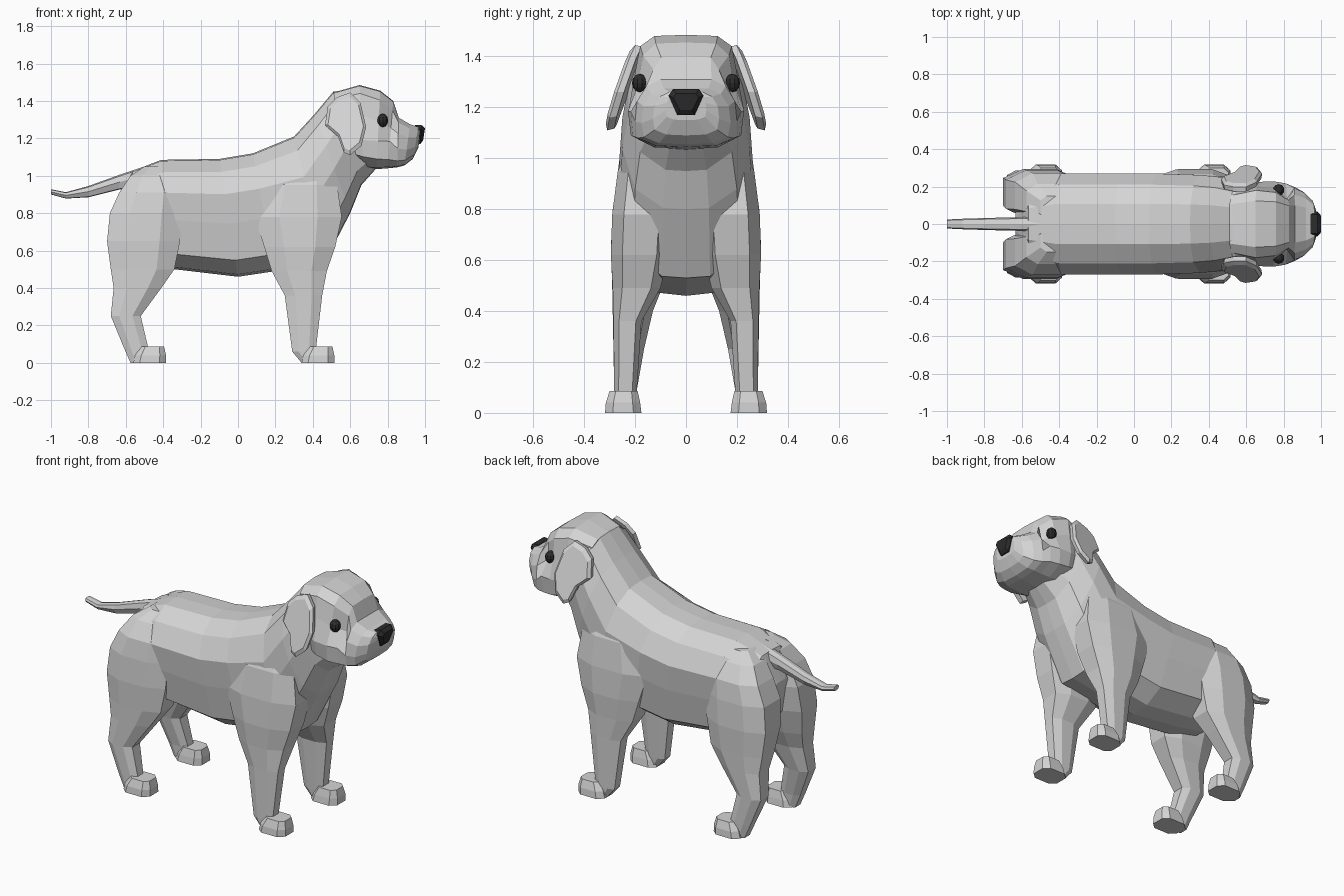
import bpy, bmesh, math
from mathutils import Vector


def material(name, v):
    m = bpy.data.materials.new(name)
    m.diffuse_color = (v, v, v, 1)
    return m


FUR = material("light_grey_fur", 0.66)
DARK = material("near_black", 0.025)


def make(name, bm, mat):
    bmesh.ops.recalc_face_normals(bm, faces=bm.faces)
    me = bpy.data.meshes.new(name)
    bm.to_mesh(me)
    bm.free()
    me.materials.append(mat)
    ob = bpy.data.objects.new(name, me)
    bpy.context.collection.objects.link(ob)
    return ob


def loft(name, rings, mat=FUR):
    """Skin equal-length rings and cap both ends."""
    bm = bmesh.new()
    vs = [[bm.verts.new(p) for p in r] for r in rings]
    n = len(vs[0])
    for a, b in zip(vs, vs[1:]):
        for i in range(n):
            j = (i + 1) % n
            bm.faces.new((a[i], a[j], b[j], b[i]))
    bm.faces.new(vs[0])
    bm.faces.new(vs[-1])
    return make(name, bm, mat)


def section(profile, tx, tz, bx, bz, hw):
    """Symmetric ring between a top and a bottom point."""
    half = [Vector((tx + (bx - tx) * h, hw * w, tz + (bz - tz) * h)) for w, h in profile]
    return half + [Vector((p.x, -p.y, p.z)) for p in half[-2:0:-1]]


def block(z, x0, x1, y0, y1, side, c=.28, d=.2):
    """Horizontal rectangle ring with chamfered corners."""
    cx, cy = c * (x1 - x0), d * (y1 - y0)
    pts = [(x0 + cx, y0), (x1 - cx, y0), (x1, y0 + cy), (x1, y1 - cy),
           (x1 - cx, y1), (x0 + cx, y1), (x0, y1 - cy), (x0, y0 + cy)]
    return [(x, y * side, z) for x, y in pts]


# torso and neck
BODY = [(0, 0), (.4, .01), (.78, .11), (1, .30), (.94, .55), (.82, .86), (.42, .98), (0, 1)]
CHEST = [(0, 0), (.4, .01), (.78, .11), (1, .32), (1, .55), (.8, .85), (.36, .99), (0, 1)]
loft("torso", [section(p, *s) for p, s in [
    (BODY, (-.635, .86, -.60, .64, .10)),
    (BODY, (-.565, 1.025, -.53, .54, .21)),
    (BODY, (-.41, 1.085, -.34, .50, .27)),
    (BODY, (-.10, 1.09, 0, .46, .27)),
    (BODY, (.08, 1.12, .20, .49, .27)),
    (CHEST, (.30, 1.21, .46, .53, .262)),
    (CHEST, (.41, 1.33, .60, .80, .25)),
    (CHEST, (.51, 1.45, .66, .95, .225)),
    (CHEST, (.60, 1.46, .74, 1.04, .18))]])

# head and muzzle
HEAD = [(0, 0), (.55, .01), (.8, .10), (.90, .36), (1, .66), (.93, .86), (.55, .98), (0, 1)]
FACE = [(0, 0), (.52, .01), (.74, .12), (.83, .40), (1, .64), (.95, .87), (.55, .98), (0, 1)]
BROW = [(0, 0), (.45, .01), (.59, .14), (.62, .40), (1, .60), (.96, .87), (.55, .98), (0, 1)]
MUZZLE = [(0, 0), (.5, 0), (.78, .10), (.96, .32), (1, .62), (.94, .87), (.6, .98), (0, 1)]
loft("head", [section(p, *s) for p, s in [
    (HEAD, (.51, 1.445, .58, 1.08, .19)),
    (HEAD, (.65, 1.485, .67, 1.04, .225)),
    (FACE, (.76, 1.455, .74, 1.035, .228)),
    (BROW, (.83, 1.40, .80, 1.04, .217)),
    (MUZZLE, (.86, 1.31, .85, 1.045, .20)),
    (MUZZLE, (.92, 1.275, .89, 1.055, .175)),
    (MUZZLE, (.965, 1.26, .935, 1.09, .13)),
    (MUZZLE, (.975, 1.25, .965, 1.15, .08))]])

# nose
NOSE = [(0, 0), (.75, 0), (1, .25), (.5, 1), (0, 1)]
loft("nose", [section(NOSE, *s) for s in [
    (.945, 1.27, .955, 1.17, .068),
    (.98, 1.272, .975, 1.17, .068),
    (1.0, 1.255, .99, 1.19, .05)]], DARK)

# tail
TAIL = [(0, 0), (.8, .1), (1, .5), (.6, .95), (0, 1)]
loft("tail", [section(TAIL, *s) for s in [
    (-.50, 1.05, -.54, .94, .04),
    (-.62, 1.01, -.64, .925, .036),
    (-.80, .945, -.80, .885, .032),
    (-.92, .912, -.92, .878, .028),
    (-1.0, .928, -1.0, .90, .024)]])

# legs and paws: z, x range, y range
FRONT_LEG = [(0, .34, .43, .20, .28), (.06, .29, .415, .195, .282),
             (.36, .25, .45, .175, .285), (.49, .18, .475, .10, .288),
             (.62, .14, .52, .07, .295), (.78, .09, .555, .06, .29),
             (.95, .14, .53, .06, .268), (1.10, .24, .48, .06, .20)]
REAR_LEG = [(0, -.575, -.47, .20, .28), (.08, -.61, -.48, .195, .282),
            (.25, -.68, -.52, .165, .285), (.40, -.665, -.41, .13, .288),
            (.50, -.68, -.34, .09, .29), (.65, -.70, -.31, .05, .295),
            (.80, -.685, -.30, .03, .288), (.91, -.635, -.30, .03, .272),
            (1.0, -.575, -.36, .03, .215), (1.05, -.50, -.38, .03, .15)]
EAR = [(.48, 1.37), (.53, 1.42), (.60, 1.445), (.655, 1.39), (.685, 1.26),
       (.66, 1.16), (.60, 1.11), (.565, 1.125), (.535, 1.21), (.465, 1.27)]


def ear_y(x, z):
    return .195 + (1.445 - z) * .33 + (x - .6) * .12


for side, tag in ((1, "left"), (-1, "right")):
    loft("front_leg_" + tag, [block(*s, side) for s in FRONT_LEG])
    loft("rear_leg_" + tag, [block(*s, side) for s in REAR_LEG])
    for part, dx in (("front", 0), ("rear", -.90)):
        loft(part + "_paw_" + tag, [
            block(0, dx + .34, dx + .515, .175, .318, side, .2, .22),
            block(.04, dx + .35, dx + .515, .18, .315, side, .2, .22),
            block(.086, dx + .38, dx + .505, .19, .30, side, .2, .22)])

    # ear: thin slanted flap, bevelled towards the outer face
    mid = Vector((.58, 0, 1.29))
    rings = []
    for off, k in ((-.022, .96), (.004, 1), (.018, .86)):
        ring = []
        for px, pz in EAR:
            x, z = mid.x + (px - mid.x) * k, mid.z + (pz - mid.z) * k
            ring.append((x, side * (ear_y(x, z) + off), z))
        rings.append(ring)
    loft("ear_" + tag, rings)

    # eye
    bm = bmesh.new()
    bmesh.ops.create_uvsphere(bm, u_segments=10, v_segments=6, radius=.036)
    for v in bm.verts:
        v.co = Vector((v.co.x * .85 + .774, v.co.y * .85 + side * .182, v.co.z + 1.296))
    make("eye_" + tag, bm, DARK)
